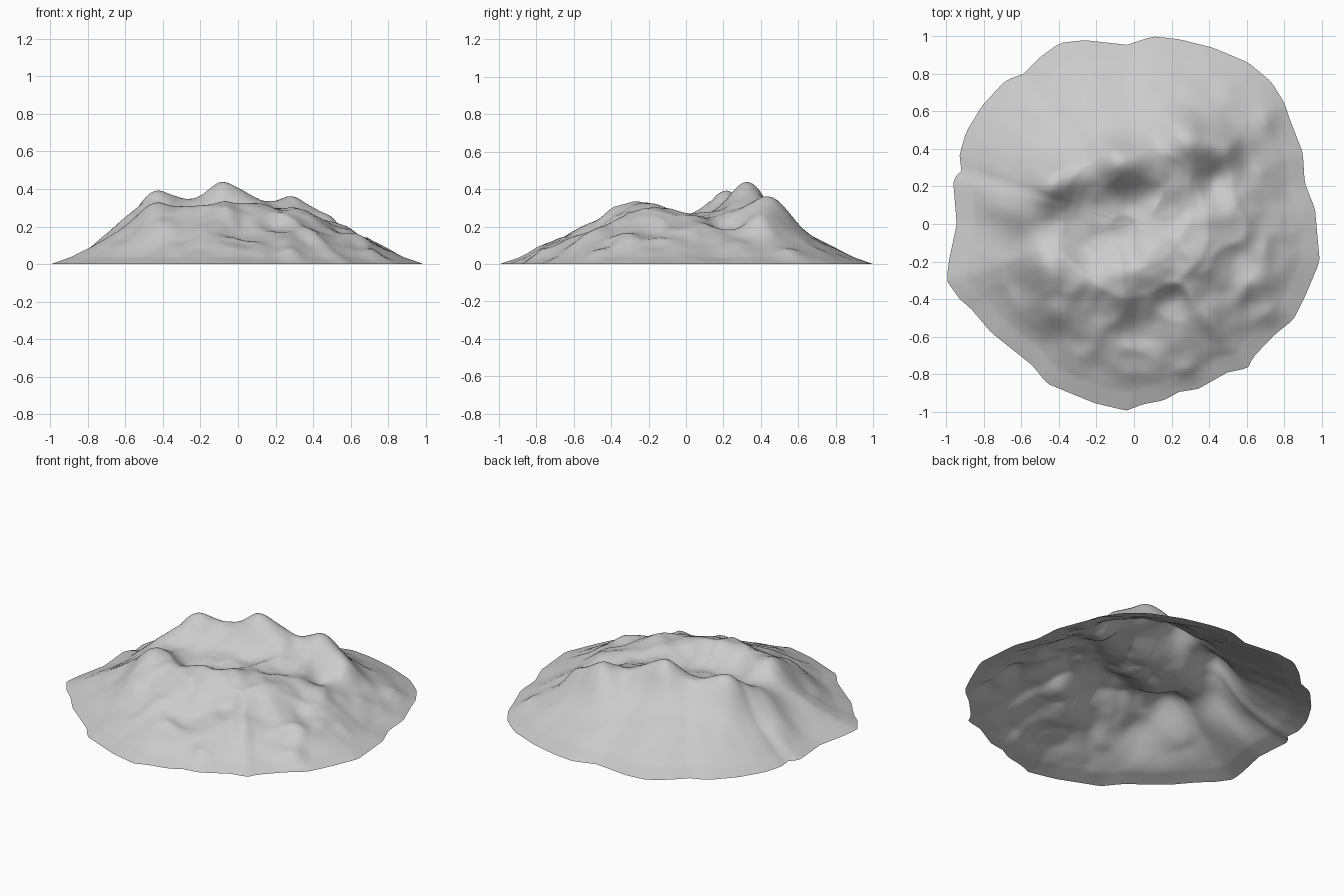
import bpy, bmesh, math
from mathutils import Vector, noise

if "Cube" in bpy.data.objects:
    bpy.data.objects.remove(bpy.data.objects["Cube"])

# Ragged shoreline of the mountain (x, y)
OUTLINE = [(.10, 1), (.24, .985), (.42, .94), (.61, .86), (.73, .76), (.80, .65), (.83, .56),
           (.90, .38), (.91, .22), (.965, .08), (.99, -.20), (.91, -.39), (.85, -.51),
           (.75, -.59), (.635, -.71), (.605, -.77), (.50, -.79), (.34, -.88), (.24, -.895),
           (.16, -.94), (.05, -.96), (-.04, -.995), (-.21, -.955), (-.465, -.85), (-.54, -.755),
           (-.76, -.58), (-.87, -.45), (-.93, -.40), (-1, -.30), (-.985, -.19), (-.945, 0),
           (-.965, .24), (-.92, .28), (-.93, .37), (-.895, .49), (-.81, .63), (-.685, .765),
           (-.59, .80), (-.50, .89), (-.395, .965), (-.265, .98), (-.035, .955)]

# Average slope: (fraction of outline radius, height)
PROFILE = [(0, .25), (.25, .29), (.4, .28), (.6, .185), (.8, .085), (.9, .035), (1, 0)]

# Peaks, saddles and the crater floor (x, y, height)
RIDGE = [(-.60, .06, .25), (-.45, .21, .39), (-.30, .30, .345), (-.10, .33, .43), (.03, .33, .39),
         (.13, .38, .335), (.28, .47, .35), (.42, .42, .29)]
RIM = [(-.46, -.25, .32), (-.30, -.32, .29), (-.12, -.28, .325), (.08, -.22, .325), (.12, -.03, .28),
       (-.52, -.03, .25)]
HOLLOWS = [(-.25, -.10, .225), (-.08, -.08, .24), (.0, .10, .25), (-.33, .07, .25), (.42, .22, .19),
           (.28, .08, .25), (.0, -.55, .15), (.17, -.42, .19), (-.30, -.55, .17)]
SPURS = [(.30, -.18, .29), (-.15, -.52, .215), (-.42, -.47, .215), (.52, .10, .21), (.55, -.15, .175)]

# Small knobs on the rough eastern side (x, y, added height, radius)
KNOBS = [(.28, -.78, .03, .05), (.72, -.49, .03, .05), (.64, -.30, .025, .06), (.72, .57, .03, .06),
         (.50, .40, .03, .05), (.17, .55, .02, .06), (-.75, .10, .015, .05), (.42, -.50, .02, .07)]


def edge_point(a):
    """Point where a ray from the centre meets the shoreline."""
    d = Vector((math.cos(a), math.sin(a)))
    for i, p in enumerate(OUTLINE):
        p, q = Vector(p), Vector(OUTLINE[(i + 1) % len(OUTLINE)])
        c0, c1 = p.cross(d), q.cross(d)
        if c0 * c1 <= 0 and p.dot(d) > 0 and c0 != c1:
            return p.lerp(q, c0 / (c0 - c1))
    return d


def slope(t):
    for (a, u), (b, v) in zip(PROFILE, PROFILE[1:]):
        if t <= b:
            return u + (v - u) * (t - a) / (b - a)
    return 0


def bell(dx, dy, s):
    return math.exp(-(dx * dx + dy * dy) / (2 * s * s))


# Fit bell-shaped corrections so the surface passes through the landmarks
MARKS = RIDGE + RIM + HOLLOWS + SPURS
SPREAD = .085
amps = [0.0] * len(MARKS)


def fitted(x, y, t):
    return slope(t) + sum(a * bell(x - m[0], y - m[1], SPREAD) for a, m in zip(amps, MARKS))


for step in range(40):
    for i, (x, y, z) in enumerate(MARKS):
        t = math.hypot(x, y) / edge_point(math.atan2(y, x)).length
        amps[i] += .6 * (z - fitted(x, y, t))


def height(x, y, t):
    z = fitted(x, y, t)
    z += sum(h * bell(x - kx, y - ky, r) for kx, ky, h, r in KNOBS)
    # Erosion roughness, fading out on the smooth north-west flank and at the shore
    rough = min(1, max(.15, .8 + (x - y) * .8)) * min(1, (1 - t) * 4)
    p = Vector((x, y, .3))
    ridged = .5 - abs(noise.noise(p * 5)) * 2
    z += rough * (.018 * ridged + .010 * noise.noise(p * 11))
    fade = min(1, (1 - t) * 8)
    return max(0, slope(t) * (1 - fade) + z * fade)


# Mountain surface: rings of points from summit to shoreline, open underneath
RINGS, SECTORS = 60, 168
bm = bmesh.new()
centre = bm.verts.new((0, 0, height(0, 0, 0)))
edges = [edge_point(2 * math.pi * k / SECTORS) for k in range(SECTORS)]
rings = []
for r in range(1, RINGS + 1):
    t = r / RINGS
    rings.append([bm.verts.new((e.x * t, e.y * t, height(e.x * t, e.y * t, t))) for e in edges])
for k in range(SECTORS):
    n = (k + 1) % SECTORS
    bm.faces.new((centre, rings[0][k], rings[0][n]))
    for a, b in zip(rings, rings[1:]):
        bm.faces.new((a[k], b[k], b[n], a[n]))

mesh = bpy.data.meshes.new("mountain")
bm.to_mesh(mesh)
bm.free()
mesh.shade_smooth()
mountain = bpy.data.objects.new("mountain", mesh)
bpy.context.collection.objects.link(mountain)
